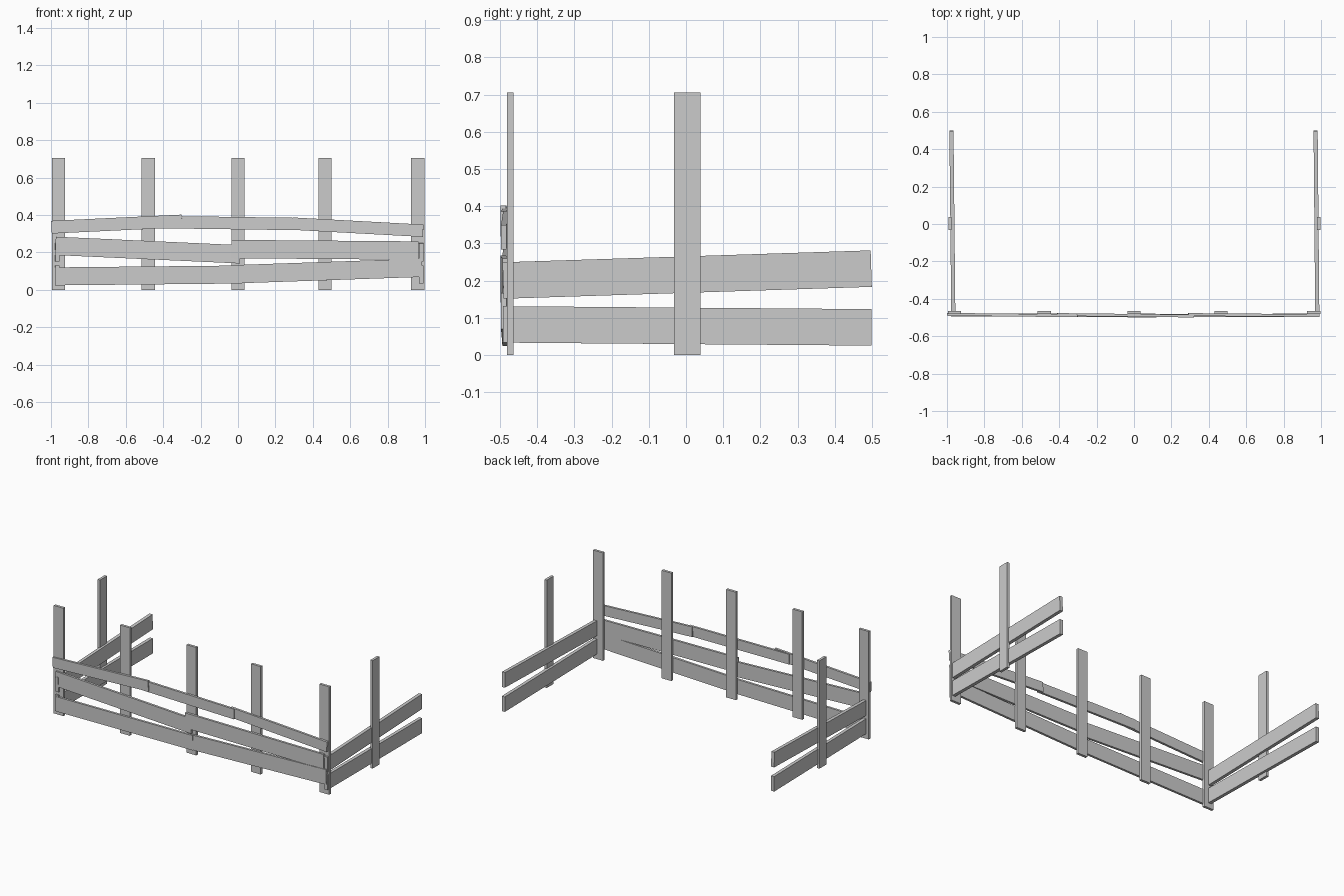
import bpy
from mathutils import Matrix, Vector

if "Cube" in bpy.data.objects:
    bpy.data.objects.remove(bpy.data.objects["Cube"])


def board(name, a, b, width, thick):
    """Straight plank running between end centres a and b, standing on edge."""
    a, b = Vector(a), Vector(b)
    along = (b - a).normalized()
    side = Vector((0, 0, 1)).cross(along).normalized()
    up = along.cross(side)
    bpy.ops.mesh.primitive_cube_add(size=1)
    ob = bpy.context.object
    ob.name = name
    rot = Matrix((along, side, up)).transposed().to_4x4()
    size = Matrix.Diagonal(((b - a).length, thick, width, 1))
    ob.data.transform(rot @ size)
    ob.location = (a + b) / 2
    return ob


def post(name, x, y, sx, sy):
    bpy.ops.mesh.primitive_cube_add(size=1, location=(x, y, 0.3525))
    ob = bpy.context.object
    ob.name = name
    ob.data.transform(Matrix.Diagonal((sx, sy, 0.705, 1)))


# Front posts
for i, x in enumerate((-0.96, -0.48, 0.0, 0.466, 0.961)):
    post(f"front_post_{i + 1}", x, -0.473, 0.07, 0.017)

# Side posts, outside the side boards
post("left_post", -0.983, 0.003, 0.017, 0.071)
post("right_post", 0.988, 0.003, 0.017, 0.071)

# Side boards
for side, x0, x1 in (("left", -0.966, -0.976), ("right", 0.980, 0.971)):
    board(f"{side}_upper_board", (x0, -0.492, 0.2), (x1, 0.498, 0.232), 0.098, 0.022)
    board(f"{side}_lower_board", (x0, -0.492, 0.082), (x1, 0.499, 0.074), 0.098, 0.022)

# Front boards: x, y, z of each end and the width
front = {
    "top_board_left": ((-0.997, -0.483, 0.335), (-0.30, -0.491, 0.368), 0.068),
    "top_board_middle": ((-0.41, -0.484, 0.362), (0.32, -0.492, 0.352), 0.066),
    "top_board_right": ((0.29, -0.484, 0.354), (0.99, -0.490, 0.316), 0.066),
    "middle_board_left": ((-0.976, -0.484, 0.235), (0.012, -0.491, 0.190), 0.098),
    "middle_board_right": ((-0.035, -0.492, 0.218), (0.965, -0.486, 0.210), 0.098),
    "bottom_board_left": ((-0.978, -0.486, 0.072), (0.02, -0.488, 0.082), 0.096),
    "bottom_board_right": ((0.0, -0.487, 0.084), (0.985, -0.490, 0.118), 0.098),
}
for name, (a, b, width) in front.items():
    board(name, a, b, width, 0.015)
